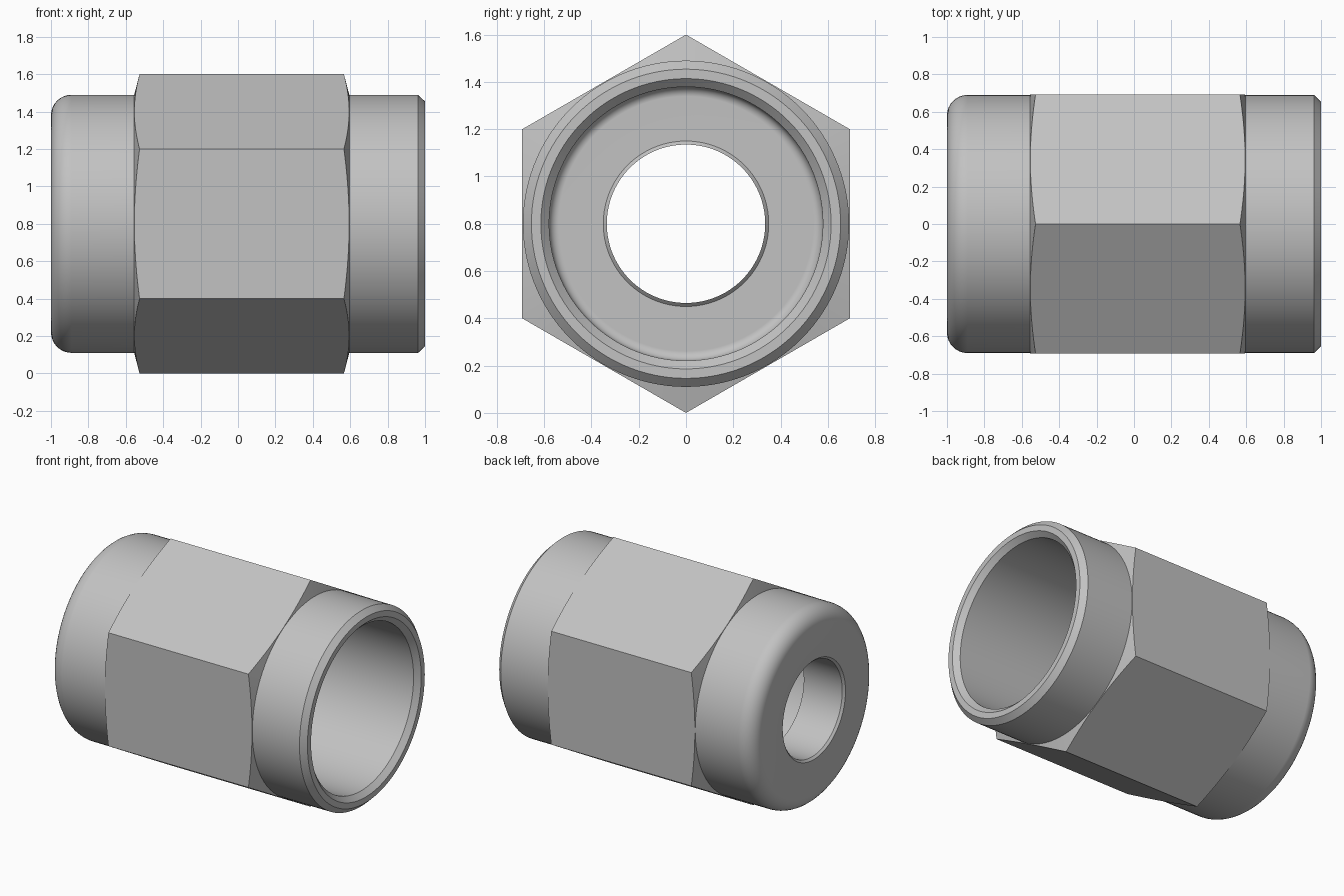
import bpy, bmesh
from math import cos, sin, pi, radians

cube = bpy.data.objects.get("Cube")
if cube:
    bpy.data.objects.remove(cube, do_unlink=True)

SEGMENTS = 120          # divisible by six so the hexagon corners are exact
CORNER = 0.8            # hexagon corner radius
FLAT = CORNER * cos(pi / 6)
COLLAR = 0.69           # outer radius of the round ends
AXIS_Z = CORNER


def steel():
    mat = bpy.data.materials.new("plain_steel_grey")
    colour = (0.54, 0.54, 0.54, 1)
    mat.diffuse_color = colour
    mat.use_nodes = True
    mat.node_tree.nodes["Principled BSDF"].inputs["Base Color"].default_value = colour
    return mat


def fillet(cx, cr, radius, start, end, steps=8):
    """Arc of (x, r) profile points around a centre, angles in degrees."""
    angles = [radians(start + (end - start) * i / steps) for i in range(steps + 1)]
    return [(cx + radius * cos(a), cr + radius * sin(a)) for a in angles]


def hex_radius(angle):
    """Distance from the axis to the hexagon, with a corner at angle zero."""
    return FLAT / cos(angle % (pi / 3) - pi / 6)


def profile(angle):
    """Closed section of the nut at one angle around its axis."""
    r = hex_radius(angle)
    chamfer = (r - COLLAR) * 0.26
    section = fillet(-0.89, COLLAR - 0.11, 0.11, 180, 90)          # rounded end
    section += [(-0.555, COLLAR), (-0.555 + chamfer, r),           # hexagon
                (0.595 - chamfer, r), (0.595, COLLAR)]
    section += [(0.963, COLLAR), (1, 0.654), (1, 0.614), (0.965, 0.579)]  # open end
    section += fillet(-0.66, 0.539, 0.04, 90, 180, 6)              # wide bore floor
    section += [(-0.70, 0.35), (-0.685, 0.335),                    # narrow bore
                (-0.985, 0.335), (-1, 0.35)]
    return section


def build_nut():
    bm = bmesh.new()
    rings = []
    for i in range(SEGMENTS):
        a = 2 * pi * i / SEGMENTS
        rings.append([bm.verts.new((x, r * sin(a), AXIS_Z + r * cos(a)))
                      for x, r in profile(a)])
    count = len(rings[0])
    for i, ring in enumerate(rings):
        following = rings[(i + 1) % SEGMENTS]
        for j in range(count):
            k = (j + 1) % count
            bm.faces.new((ring[j], ring[k], following[k], following[j]))
    bmesh.ops.recalc_face_normals(bm, faces=bm.faces)
    mesh = bpy.data.meshes.new("hex_sleeve_nut")
    bm.to_mesh(mesh)
    bm.free()
    nut = bpy.data.objects.new("hex_sleeve_nut", mesh)
    bpy.context.collection.objects.link(nut)
    mesh.materials.append(steel())
    return nut


nut = build_nut()
bpy.ops.object.select_all(action='DESELECT')
nut.select_set(True)
bpy.context.view_layer.objects.active = nut
bpy.ops.object.shade_smooth_by_angle(angle=radians(30))

# Keep the flats and long cylinders evenly shaded beside the fillets
weighted = nut.modifiers.new("even_shading", 'WEIGHTED_NORMAL')
weighted.keep_sharp = True
